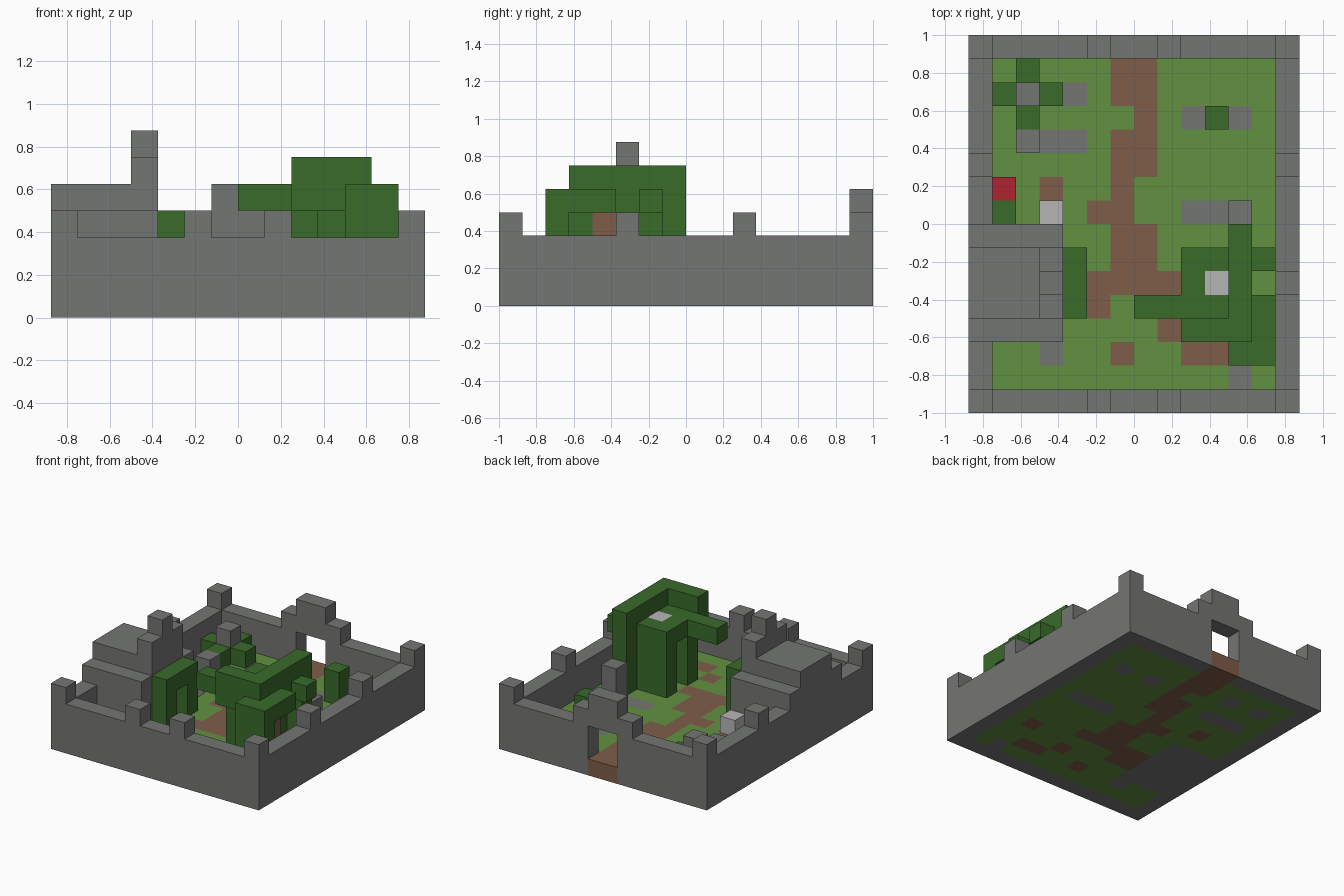
import bpy, bmesh
from mathutils import Vector

U = 0.125  # block size
NX, NY = 14, 16

old = bpy.data.objects.get("Cube")
if old:
    bpy.data.objects.remove(old, do_unlink=True)


def material(name, rgb):
    m = bpy.data.materials.new(name)
    m.use_nodes = True
    m.diffuse_color = (*rgb, 1)
    m.node_tree.nodes["Principled BSDF"].inputs["Base Color"].default_value = (*rgb, 1)
    return m


STONE = material("stone_grey", (0.175, 0.18, 0.172))
GRASS = material("grass_green", (0.123, 0.283, 0.053))
DIRT = material("dirt_brown", (0.212, 0.11, 0.067))
LEAF = material("leaf_green", (0.04, 0.147, 0.023))
RED = material("flower_red", (0.42, 0.018, 0.03))
PALE = material("pale_grey", (0.47, 0.47, 0.47))


def box(i, j, k):
    """Blocks in inclusive index ranges; a plain number means a single index."""
    spans = [(v, v) if isinstance(v, int) else v for v in (i, j, k)]
    a, b, c = [range(s[0], s[1] + 1) for s in spans]
    return {(x, y, z) for x in a for y in b for z in c}


def boxes(*specs):
    return set().union(*[box(*s) for s in specs])


def build(name, cells, mats, pick=lambda c: 0):
    """Closed block mesh: faces only where a block meets an empty cell."""
    bm = bmesh.new()
    for cell in sorted(cells):
        for axis in range(3):
            for side in (0, 1):
                near = list(cell)
                near[axis] += 2 * side - 1
                if tuple(near) in cells:
                    continue
                u, v = (axis + 1) % 3, (axis + 2) % 3
                ring = [(0, 0), (1, 0), (1, 1), (0, 1)]
                if not side:
                    ring.reverse()
                verts = []
                for p, q in ring:
                    co = Vector(cell)
                    co[axis] += side
                    co[u] += p
                    co[v] += q
                    verts.append(bm.verts.new((co - Vector((NX / 2, NY / 2, 0))) * U))
                bm.faces.new(verts).material_index = pick(cell)
    bmesh.ops.remove_doubles(bm, verts=bm.verts, dist=U / 100)
    bmesh.ops.dissolve_limit(bm, angle_limit=0.01, verts=bm.verts, edges=bm.edges,
                             delimit={'MATERIAL'})
    me = bpy.data.meshes.new(name)
    bm.to_mesh(me)
    bm.free()
    for m in mats:
        me.materials.append(m)
    ob = bpy.data.objects.new(name, me)
    bpy.context.collection.objects.link(ob)
    return ob


# Courtyard floor: grass with a winding dirt path and paving stones
path = boxes(((6, 7), (13, 15), 0), (7, 12, 0), ((6, 7), (10, 11), 0), (6, 9, 0),
             ((5, 6), 8, 0), ((6, 7), (6, 7), 0), ((5, 8), 5, 0), ((4, 5), 4, 0),
             (4, 5, 0), (8, 3, 0), (6, 2, 0), ((9, 10), 2, 0), (3, 9, 0), (11, 4, 0))
paving = boxes((4, 13, 0), (2, 13, 0), ((2, 4), 11, 0), (9, 12, 0), (11, 12, 0),
               ((9, 11), 8, 0), (3, 2, 0), (11, 1, 0), ((1, 3), (3, 7), 0))
gate_sill = box((6, 7), 15, 0)
build("courtyard_floor", box((1, 12), (1, 14), 0) | gate_sill, [GRASS, DIRT, STONE],
      lambda c: 1 if c in path else 2 if c in paving else 0)

# Outer wall with gate opening, gate arch and battlements
wall = box((0, 13), (0, 15), (0, 2)) - box((1, 12), (1, 14), (0, 2))
wall -= box((6, 7), 15, (0, 2))
wall |= boxes(*[(i, j, 3) for i in (0, 13) for j in (0, 15)])
wall |= boxes((5, 0, 3), (8, 0, 3), (0, 10, 3), (13, 10, 3), (13, 5, 3))
wall |= boxes(((5, 8), 15, 3), ((6, 7), 15, 4))
build("outer_wall", wall, [STONE])

# House with stepped roof and gable, hollow inside with a doorway
house = boxes(((0, 3), (3, 7), (1, 3)), ((0, 3), (4, 6), 4), (3, (4, 6), 5), (3, 5, 6))
house -= box((1, 2), (4, 6), (1, 3))
house -= box(3, 5, (1, 2))
build("house", house, [STONE])

# Ivy arch around the doorway
build("ivy_arch", box(4, (4, 6), (1, 3)) - box(4, 5, (1, 2)), [LEAF])

# Overgrown tree: crown, branches and hanging foliage around a trunk
crown = boxes((11, (3, 7), 5), ((9, 10), 3, 5),
              ((9, 11), (3, 6), 4), ((7, 8), 4, 4), (12, 6, 4), (12, (2, 4), 4),
              (11, 2, 4), (11, 7, (1, 4)), (9, 6, (1, 3)), (9, 4, (1, 3)),
              (10, 6, (1, 3)), (11, 3, (1, 3)), ((11, 12), 2, (1, 3)))
crown -= box(10, 5, 4)
build("tree_foliage", crown, [LEAF])
build("tree_trunk", box(11, 4, (1, 3)), [DIRT])
build("tree_pale_block", box(10, 5, 4), [PALE])

# Ruined pillars, bushes and small items
build("ruin_pillar", box(11, 8, (1, 2)), [STONE])
build("ruin_stub", box(2, 11, 1), [STONE])
build("garden_pillar", box(2, 13, (1, 2)), [STONE])
build("garden_bushes", boxes((1, 13, 1), (3, 13, 1), (2, 12, 1), (2, 14, 1)), [LEAF])
build("tall_bush", box(10, 12, (1, 2)), [LEAF])
build("flower_bush", box(1, 8, 1), [LEAF])
build("red_flower", box(1, 9, 1), [RED])
build("pale_block", box(3, 8, 1), [PALE])
